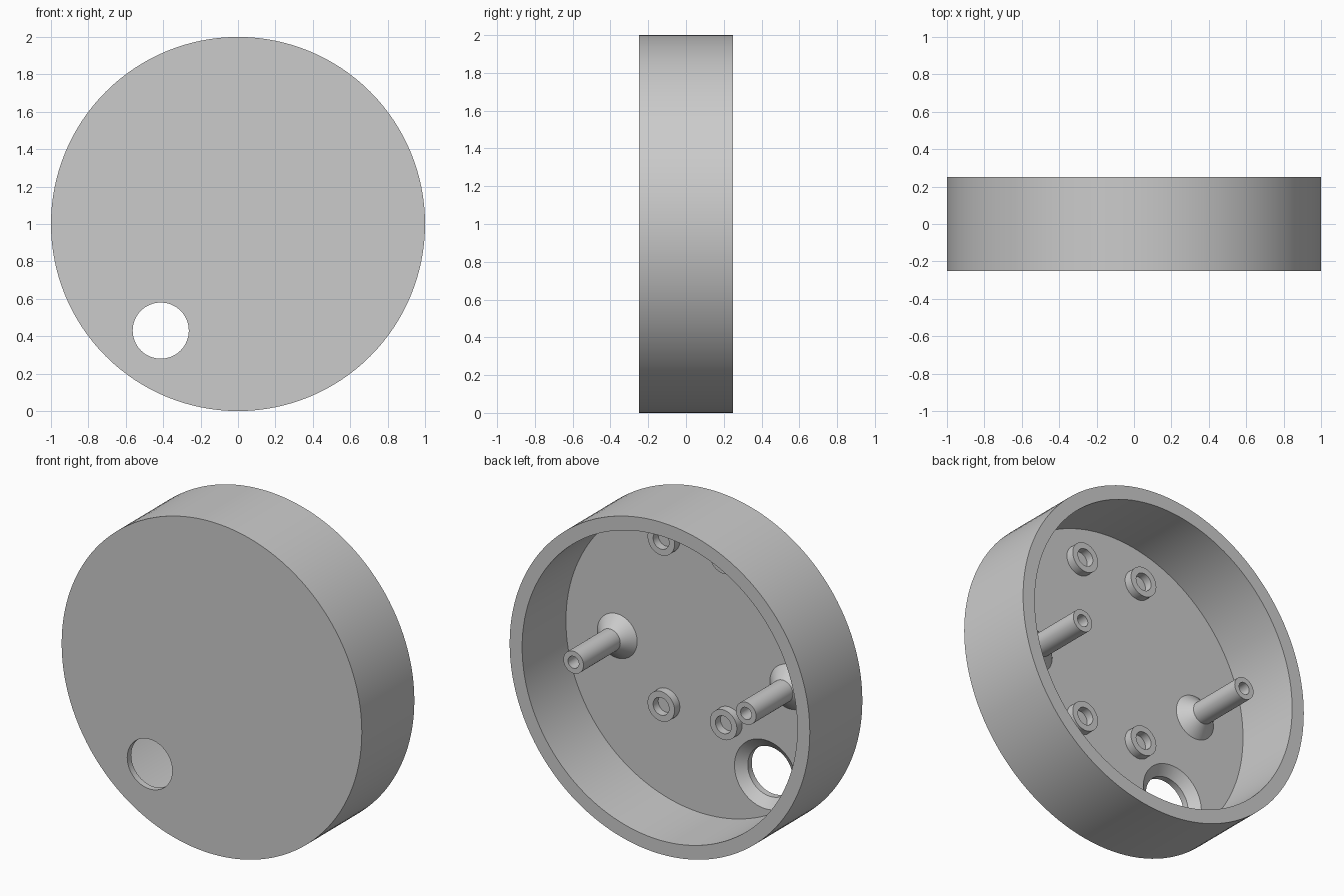
import bpy, bmesh, math

cube = bpy.data.objects.get("Cube")
if cube:
    bpy.data.objects.remove(cube, do_unlink=True)

grey = bpy.data.materials.new("plain_grey")
grey.use_nodes = True
grey.diffuse_color = (0.6, 0.6, 0.6, 1)
grey.node_tree.nodes["Principled BSDF"].inputs["Base Color"].default_value = (0.6, 0.6, 0.6, 1)

FRONT, BACK, FLOOR = -0.25, 0.25, -0.167


def turned(name, profile, x, z, sides):
    """Revolve (radius, y) points about the y axis and cap both ends."""
    bm = bmesh.new()
    rings = []
    for r, y in profile:
        angles = [2 * math.pi * i / sides for i in range(sides)]
        rings.append([bm.verts.new((r * math.cos(a), y, r * math.sin(a))) for a in angles])
    for a, b in zip(rings, rings[1:]):
        for i in range(sides):
            j = (i + 1) % sides
            bm.faces.new((a[i], a[j], b[j], b[i]))
    bm.faces.new(rings[0])
    bm.faces.new(rings[-1])
    bmesh.ops.recalc_face_normals(bm, faces=bm.faces)
    mesh = bpy.data.meshes.new(name)
    bm.to_mesh(mesh)
    bm.free()
    mesh.materials.append(grey)
    obj = bpy.data.objects.new(name, mesh)
    obj.location = (x, 0, z)
    bpy.context.collection.objects.link(obj)
    return obj


def smooth(obj):
    bpy.ops.object.select_all(action="DESELECT")
    obj.select_set(True)
    bpy.context.view_layer.objects.active = obj
    bpy.ops.object.shade_smooth_by_angle(angle=math.radians(30))


# Open-backed round housing
housing = turned("housing", [(1, FRONT), (1, BACK), (0.917, BACK), (0.917, FLOOR)], 0, 1, 128)

# Round opening through the front, flared on the inside
cutter = turned("opening_cutter",
                [(0.15, FRONT - 0.1), (0.15, -0.212), (0.207, FLOOR), (0.207, FLOOR + 0.02)],
                -0.413, 0.43, 64)
cutter.hide_render = True
cut = housing.modifiers.new("opening", "BOOLEAN")
cut.operation = "DIFFERENCE"
cut.solver = "EXACT"
cut.object = cutter
bpy.context.view_layer.objects.active = housing
bpy.ops.object.modifier_apply(modifier=cut.name)
bpy.data.objects.remove(cutter, do_unlink=True)
smooth(housing)

# Tall screw posts with flared feet
post = [(0.133, FLOOR - 0.01), (0.133, FLOOR), (0.067, -0.1), (0.067, BACK),
        (0.036, BACK), (0.036, 0)]
for side, x in (("left", 0.575), ("right", -0.575)):
    smooth(turned(side + "_post", post, x, 1, 48))

# Short mounting bosses
boss = [(0.09, FLOOR - 0.01), (0.09, -0.117), (0.053, -0.117), (0.053, FLOOR + 0.002)]
for side, x in (("left", 0.248), ("right", -0.167)):
    for level, z in (("upper", 1.682), ("lower", 0.682)):
        smooth(turned(level + "_" + side + "_boss", boss, x, z, 48))
